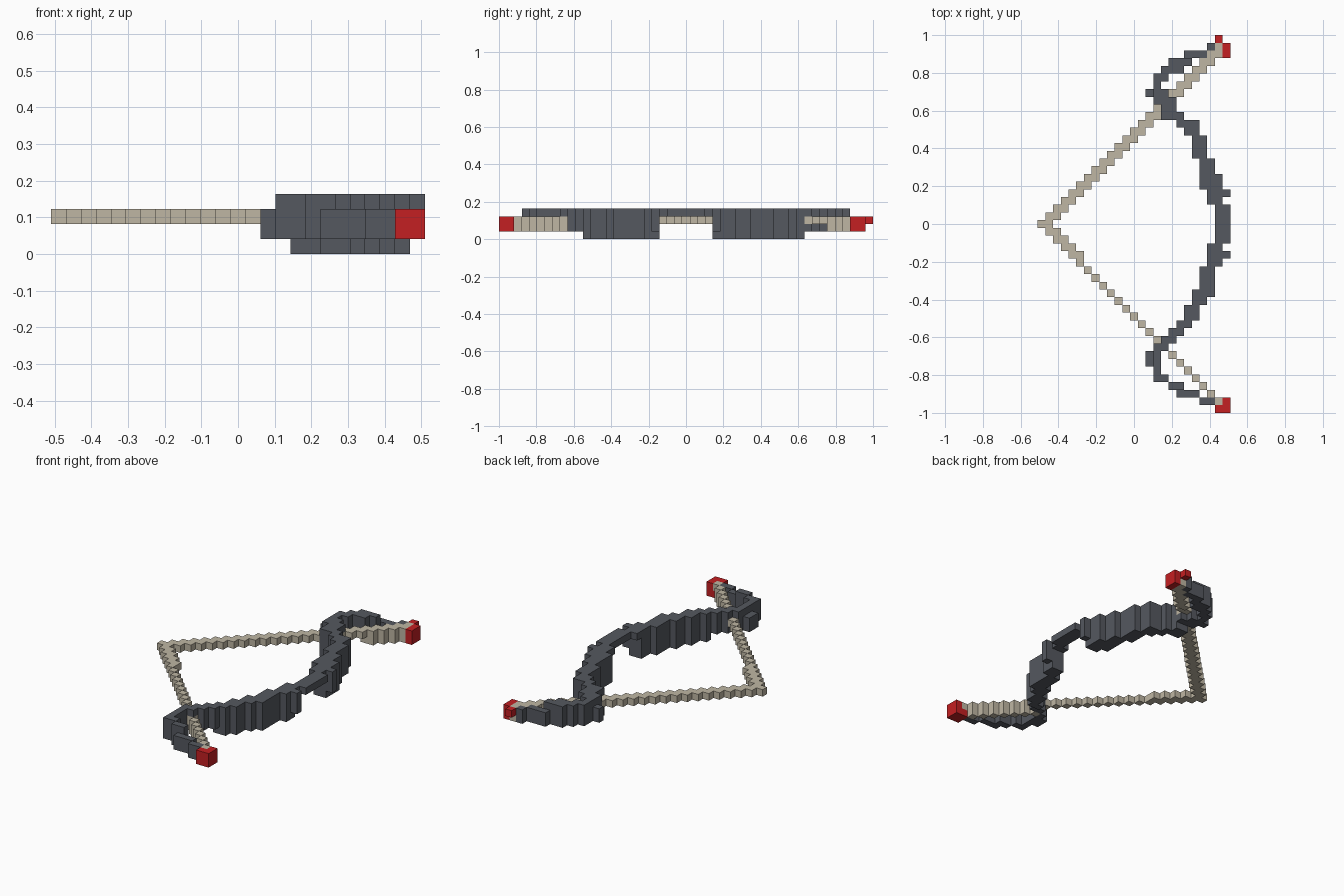
import bpy, bmesh
from mathutils import Vector

cube = bpy.data.objects.get("Cube")
if cube:
    bpy.data.objects.remove(cube, do_unlink=True)

UNIT = 2 / 49  # edge of one block


def material(name, color):
    mat = bpy.data.materials.new(name)
    mat.use_nodes = True
    rgba = (*color, 1)
    mat.diffuse_color = rgba
    mat.node_tree.nodes["Principled BSDF"].inputs["Base Color"].default_value = rgba
    return mat


GREY = material("dark grey", (0.09, 0.098, 0.115))
BEIGE = material("cord beige", (0.52, 0.47, 0.37))
RED = material("tip red", (0.55, 0.014, 0.016))

AXES = [Vector(v) for v in ((1, 0, 0), (0, 1, 0), (0, 0, 1))]


def build_blocks(name, cells, mat):
    """Make one mesh from the exposed sides of a set of unit blocks."""
    bm = bmesh.new()
    for cell in cells:
        middle = Vector(cell) + Vector((-12, 0, 0.5))
        for n, axis in enumerate(AXES):
            for sign in (-1, 1):
                normal = axis * sign
                if tuple(int(c + s) for c, s in zip(cell, normal)) in cells:
                    continue
                u = AXES[(n + 1) % 3] / 2
                v = AXES[(n + 2) % 3] / 2 * sign
                face = middle + normal / 2
                corners = (face - u - v, face + u - v, face + u + v, face - u + v)
                bm.faces.new([bm.verts.new(c * UNIT) for c in corners])
    bmesh.ops.remove_doubles(bm, verts=bm.verts, dist=UNIT / 100)
    mesh = bpy.data.meshes.new(name)
    bm.to_mesh(mesh)
    bm.free()
    mesh.materials.append(mat)
    obj = bpy.data.objects.new(name, mesh)
    bpy.context.collection.objects.link(obj)


# Bowstring: two diagonals meeting at the drawn point
string = set()
for step in range(24):
    for col in (step, min(step + 1, 23)):
        string.add((col, step, 2))
        if 19 <= step:
            string.add((col, step, 1))
    for col in (step, step + 1 if step < 5 else step):
        string.add((col, -step, 2))
        if 16 <= step < 23:
            string.add((col, -step, 1))

# Red tips at both ends
upper_tip = {(24, y, z) for y in (22, 23) for z in (1, 2)} | {(23, 24, 2)}
lower_tip = {(x, y, z) for x in (23, 24) for y in (-24, -23) for z in (1, 2)}
lower_tip -= string

# Grip: a thin bar across the middle
grip = {(x, y, 3) for x in (23, 24) for y in range(-2, 3)}
grip |= {(x, y, 3) for x in (22, 23) for y in (-3, 3)}

# Limbs: first and last column of each row, going outward from the grip
UPPER = [(22, 24), (21, 23), (21, 23), (21, 22), (21, 22), (20, 21), (20, 21),
         (20, 21), (19, 20), (18, 20), (16, 18), (16, 17), (15, 17), (14, 16),
         (15, 15), (15, 16), (16, 18), (17, 19), (19, 21), (22, 22)]
LOWER = [(22, 24), (22, 23), (21, 22), (21, 22), (21, 22), (20, 22), (20, 21),
         (19, 20), (19, 20), (18, 19), (17, 18), (16, 17), (15, 16), (14, 15),
         (14, 15), (15, 15), (15, 16), (17, 18), (18, 20), (21, 22)]


def limb(rows, side, keel_end):
    cells = set()
    for step, (first, last) in enumerate(rows, 4):
        for x in range(first, last + 1):
            levels = {1, 2}
            if step <= 21 and x > 14:
                levels.add(3)
            if step <= keel_end and x < 24:
                levels.add(0)
            cells |= {(x, side * step, z) for z in levels}
    return cells - string


build_blocks("bowstring", string, BEIGE)
build_blocks("upper_tip", upper_tip, RED)
build_blocks("lower_tip", lower_tip, RED)
build_blocks("grip", grip, GREY)
build_blocks("upper_limb", limb(UPPER, 1, 15), GREY)
build_blocks("lower_limb", limb(LOWER, -1, 13), GREY)
